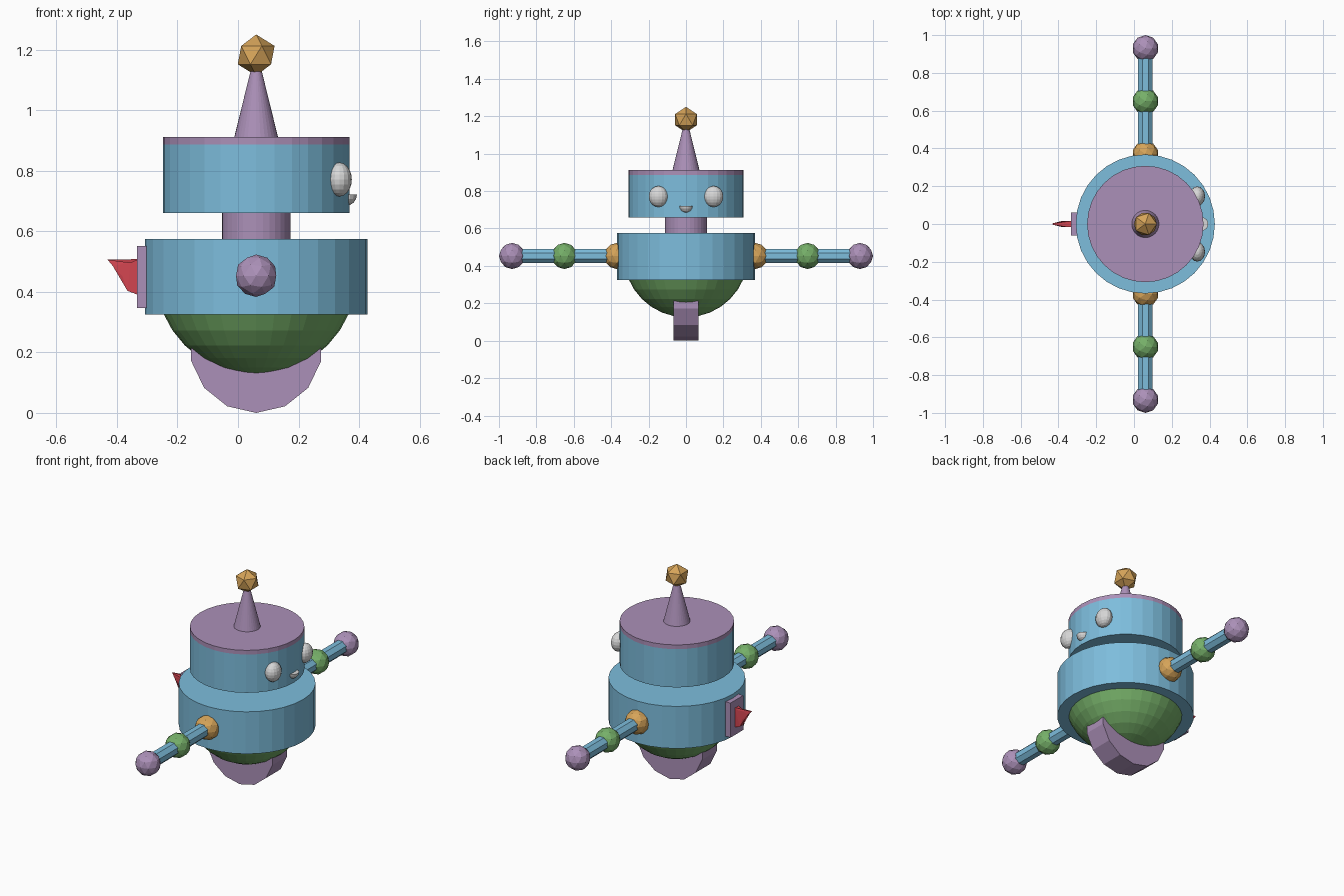
import bpy, bmesh, math
from mathutils import Matrix, Vector

cube = bpy.data.objects.get("Cube")
if cube:
    bpy.data.objects.remove(cube, do_unlink=True)

CX = 0.06      # main vertical axis of the body
ARM_Z = 0.453  # height of the arms


def material(name, r, g, b):
    m = bpy.data.materials.new(name)
    m.use_nodes = True
    m.diffuse_color = (r, g, b, 1)
    m.node_tree.nodes["Principled BSDF"].inputs["Base Color"].default_value = (r, g, b, 1)
    return m


blue = material("sky blue", 0.205, 0.51, 0.72)
purple = material("dusty purple", 0.41, 0.28, 0.48)
green = material("leaf green", 0.18, 0.43, 0.14)
orange = material("amber", 0.67, 0.37, 0.10)
white = material("pale grey", 0.68, 0.68, 0.68)
red = material("red", 0.64, 0.058, 0.08)


def finish(name, bm, mat):
    bmesh.ops.recalc_face_normals(bm, faces=bm.faces)
    mesh = bpy.data.meshes.new(name)
    bm.to_mesh(mesh)
    bm.free()
    mesh.materials.append(mat)
    obj = bpy.data.objects.new(name, mesh)
    bpy.context.collection.objects.link(obj)
    return obj


def tube(name, mat, r1, r2, z0, z1, sides=32):
    """Upright cylinder or cone on the main axis."""
    bm = bmesh.new()
    bmesh.ops.create_cone(bm, cap_ends=True, segments=sides, radius1=r1, radius2=r2, depth=z1 - z0,
                          matrix=Matrix.Translation((CX, 0, (z0 + z1) / 2)))
    return finish(name, bm, mat)


def cross_tube(name, mat, r, y0, y1, z, sides, turn=0):
    """Cylinder lying along y."""
    bm = bmesh.new()
    place = (Matrix.Translation((CX, (y0 + y1) / 2, z)) @ Matrix.Rotation(math.pi / 2, 4, "X")
             @ Matrix.Rotation(turn, 4, "Z"))
    bmesh.ops.create_cone(bm, cap_ends=True, segments=sides, radius1=r, radius2=r,
                          depth=abs(y1 - y0), matrix=place)
    return finish(name, bm, mat)


def ico(name, mat, r, centre, level):
    bm = bmesh.new()
    bmesh.ops.create_icosphere(bm, subdivisions=level, radius=r, matrix=Matrix.Translation(centre))
    return finish(name, bm, mat)


def ball(name, mat, size, centre, u, v, half=False):
    """Ellipsoid, or only its closed lower half."""
    bm = bmesh.new()
    bmesh.ops.create_uvsphere(bm, u_segments=u, v_segments=v, radius=1)
    if half:
        bmesh.ops.bisect_plane(bm, geom=bm.verts[:] + bm.edges[:] + bm.faces[:], dist=0.001,
                               plane_co=(0, 0, 0), plane_no=(0, 0, 1), clear_outer=True)
        bmesh.ops.holes_fill(bm, edges=[e for e in bm.edges if e.is_boundary])
    bmesh.ops.transform(bm, verts=bm.verts,
                        matrix=Matrix.Translation(centre) @ Matrix.Diagonal((*size, 1)))
    return finish(name, bm, mat)


# Body, neck and head
tube("body", blue, 0.368, 0.368, 0.325, 0.575)
tube("neck", purple, 0.113, 0.113, 0.57, 0.665)
tube("head", blue, 0.308, 0.308, 0.66, 0.887)
tube("head_cap", purple, 0.308, 0.308, 0.887, 0.912)
tube("antenna", purple, 0.072, 0.001, 0.912, 1.2)
ico("antenna_tip", orange, 0.068, (CX, 0, 1.182), 1)

# Lower bowl and wheel
ball("lower_bowl", green, (0.333, 0.333, 0.333), (CX, 0, 0.458), 32, 16, half=True)
cross_tube("wheel", purple, 0.22, -0.068, 0.068, 0.22, 14)

# Arms with ball joints
for side, s in (("left", 1), ("right", -1)):
    cross_tube(side + "_arm", blue, 0.041, s * 0.33, s * 0.93, ARM_Z, 8, math.pi / 8)
    for part, mat, y in (("shoulder", orange, 0.37), ("elbow", green, 0.65), ("hand", purple, 0.93)):
        ico(side + "_" + part, mat, 0.07, (CX, s * y, ARM_Z), 2)
    ball(side + "_eye", white, (0.041, 0.052, 0.056), (0.335, s * 0.147, 0.771), 16, 10)

# Mouth
ball("mouth", white, (0.037, 0.037, 0.037), (0.356, 0, 0.721), 16, 8, half=True)

# Back panel
bm = bmesh.new()
bmesh.ops.create_cube(bm, size=1, matrix=Matrix.Translation((-0.313, 0, 0.449))
                      @ Matrix.Diagonal((0.042, 0.12, 0.205, 1)))
finish("back_panel", bm, purple)

# Lever on the panel, thinning towards its tip
outline = [(-0.33, 0.39), (-0.365, 0.403), (-0.381, 0.45), (-0.414, 0.486),
           (-0.431, 0.506), (-0.355, 0.496), (-0.33, 0.508)]
bm = bmesh.new()
sides = []
for s in (-1, 1):
    verts = [bm.verts.new((x, s * min(0.016, 0.003 + (x + 0.431) * 0.28), z)) for x, z in outline]
    bm.faces.new(verts)
    sides.append(verts)
for i in range(len(outline)):
    j = (i + 1) % len(outline)
    bm.faces.new((sides[0][i], sides[0][j], sides[1][j], sides[1][i]))
bmesh.ops.triangulate(bm, faces=bm.faces)
finish("back_lever", bm, red)
